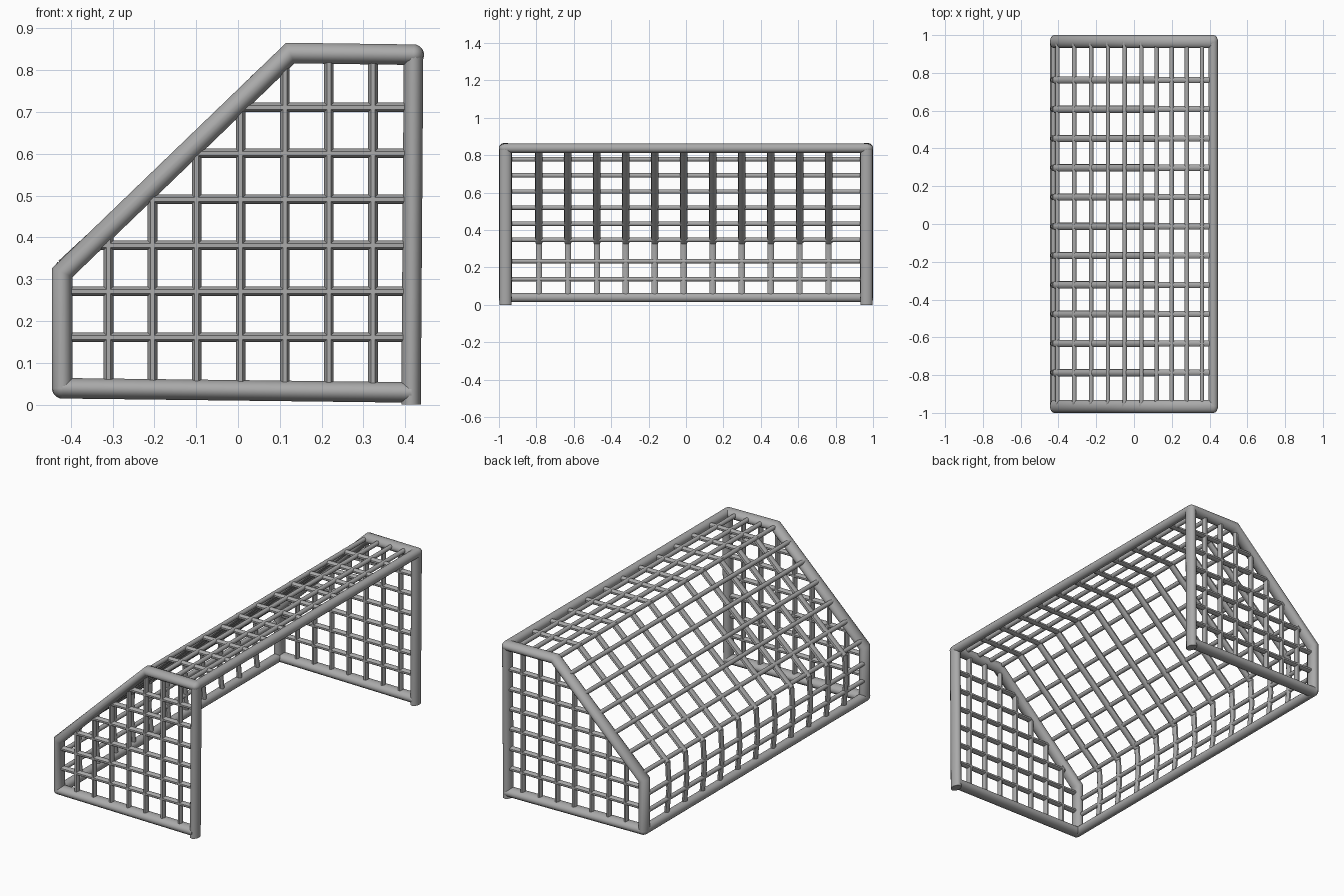
import bpy, bmesh, math
from mathutils import Vector, Matrix

if "Cube" in bpy.data.objects:
    bpy.data.objects.remove(bpy.data.objects["Cube"], do_unlink=True)

grey = bpy.data.materials.new("grey_pipe")
grey.use_nodes = True
grey.diffuse_color = (0.4, 0.4, 0.4, 1)
grey.node_tree.nodes["Principled BSDF"].inputs["Base Color"].default_value = (0.4, 0.4, 0.4, 1)

STRETCH = 1.4      # pipes are wider along the goal mouth than across it
PIPE, CORD, RIB = 0.025, 0.0125, 0.014
END_Y = 0.965      # centre line of each end frame


def tube(bm, points, radius, sides):
    """Sweep a round section along a polyline with mitred corners."""
    pts = [Vector((x, y / STRETCH, z)) for x, y, z in points]
    dirs = [(b - a).normalized() for a, b in zip(pts, pts[1:])]
    d = dirs[0]
    u = d.orthogonal().normalized()
    w = d.cross(u)
    ring = []
    for i in range(sides):
        a = math.tau * (i + 0.5) / sides
        ring.append(pts[0] + radius * (math.cos(a) * u + math.sin(a) * w))
    rings = [ring]
    for i in range(1, len(pts)):
        d = dirs[i - 1]
        n = d + dirs[i] if i < len(dirs) else d
        ring = [p + d * ((pts[i] - p).dot(n) / d.dot(n)) for p in ring]
        rings.append(ring)
    loops = [[bm.verts.new((p.x, p.y * STRETCH, p.z)) for p in r] for r in rings]
    for a, b in zip(loops, loops[1:]):
        for i in range(sides):
            j = (i + 1) % sides
            bm.faces.new((a[i], a[j], b[j], b[i]))
    bm.faces.new(loops[0][::-1])
    bm.faces.new(loops[-1])


def ball(bm, point, radius):
    """Rounded corner joint."""
    m = Matrix.Translation(point) @ Matrix.Diagonal((1, STRETCH, 1, 1))
    bmesh.ops.create_uvsphere(bm, u_segments=16, v_segments=10, radius=radius, matrix=m)


def finish(bm, name):
    bmesh.ops.recalc_face_normals(bm, faces=bm.faces)
    mesh = bpy.data.meshes.new(name)
    bm.to_mesh(mesh)
    bm.free()
    mesh.materials.append(grey)
    obj = bpy.data.objects.new(name, mesh)
    bpy.context.collection.objects.link(obj)
    bpy.ops.object.select_all(action='DESELECT')
    obj.select_set(True)
    bpy.context.view_layer.objects.active = obj
    bpy.ops.object.shade_smooth_by_angle(angle=math.radians(50))


# End profile corners (x, z)
MOUTH_TOP, RIDGE = (0.42, 0.837), (0.125, 0.841)
KNEE, HEEL = (-0.42, 0.316), (-0.42, 0.039)
MOUTH_LOW, MOUTH_FOOT = (0.415, 0.029), (0.414, 0.0)
SLOPE = (RIDGE[1] - KNEE[1]) / (RIDGE[0] - KNEE[0])


def at_y(y, *profile):
    return [(x, y, z) for x, z in profile]


def roof_z(x):
    return min(RIDGE[1], KNEE[1] + (x - KNEE[0]) * SLOPE)


def back_x(z):
    return max(KNEE[0], KNEE[0] + (z - KNEE[1]) / SLOPE)


for end, s in (("front", -1), ("rear", 1)):
    y = s * END_Y
    # End frame: post, roof and back pipe, ground pipe
    bm = bmesh.new()
    tube(bm, at_y(y, MOUTH_TOP, RIDGE, KNEE, HEEL), PIPE, 16)
    tube(bm, at_y(y, MOUTH_TOP, MOUTH_FOOT), PIPE * 0.95, 16)
    tube(bm, at_y(y, HEEL, MOUTH_LOW), PIPE, 16)
    for x, z in (MOUTH_TOP, HEEL):
        ball(bm, (x, y, z), PIPE)
    finish(bm, end + "_end_frame")

    # End net
    bm = bmesh.new()
    for i in range(7):
        x = -0.31 + 0.1055 * i
        tube(bm, at_y(y, (x, 0.035), (x, roof_z(x))), CORD, 8)
    for i in range(6):
        z = 0.161 + 0.11 * i
        tube(bm, at_y(y, (back_x(z), z), (0.415, z)), CORD, 8)
    finish(bm, end + "_end_net")

# Long pipes joining the ends
for name, (x, z) in (("crossbar", MOUTH_TOP), ("back_ground_bar", HEEL)):
    bm = bmesh.new()
    tube(bm, [(x, -END_Y, z), (x, END_Y, z)], PIPE, 16)
    finish(bm, name)

# Main net ribs: roof, slope and slightly bowed back
bm = bmesh.new()
for i in range(11):
    y = -0.787 + 0.155 * i
    tube(bm, at_y(y, (0.42, 0.84), (0.11, 0.84)), CORD, 8)
    tube(bm, at_y(y, (0.122, 0.835), (-0.42, 0.334)), RIB, 8)
    tube(bm, at_y(y, (-0.422, 0.34), (-0.43, 0.19), (-0.415, 0.04)), CORD, 8)
finish(bm, "main_net_ribs")

# Main net cords running along the goal
cords = [(-0.425, 0.137), (-0.427, 0.233)]
cords += [(-0.405 + 0.089 * i, 0.347 + 0.0862 * i) for i in range(6)]
cords += [(0.12 + 0.08 * i, 0.843) for i in range(4)]
bm = bmesh.new()
for x, z in cords:
    tube(bm, [(x, -END_Y, z), (x, END_Y, z)], CORD, 8)
finish(bm, "main_net_cords")
